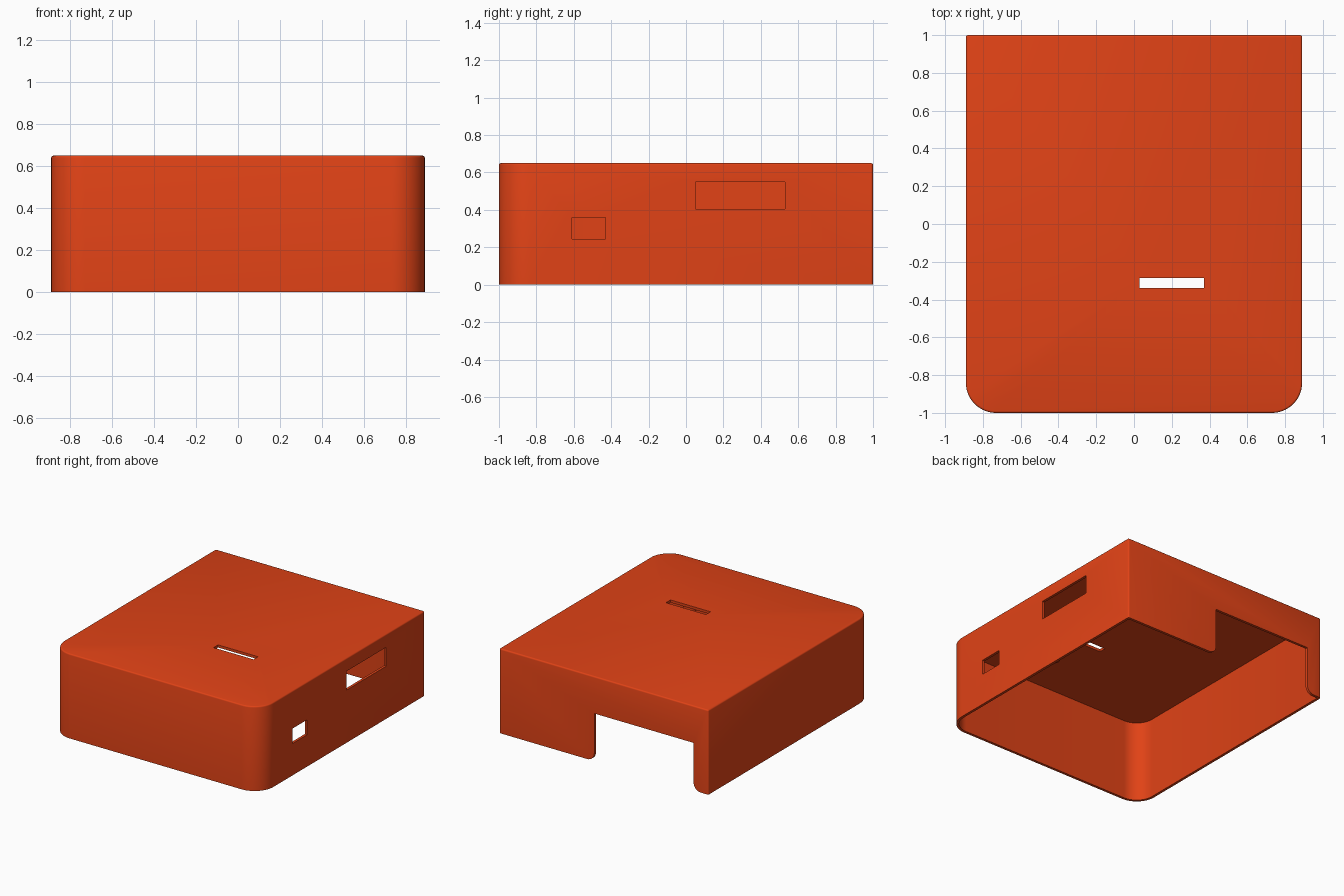
import bpy, bmesh, math

if "Cube" in bpy.data.objects:
    bpy.data.objects.remove(bpy.data.objects["Cube"])

W, D, H = 0.89, 1.0, 0.65      # half width, half depth, height
T, EDGE = 0.02, 0.01           # wall thickness, top edge rounding
FRONT_R, BACK_R = 0.16, 0.012  # plan corner radii


def outline(inset):
    """Plan of the shell: wide front corners, nearly square back corners."""
    pts = []
    corners = ((-1, -1, 180, FRONT_R, 14), (1, -1, 270, FRONT_R, 14),
               (1, 1, 0, BACK_R, 3), (-1, 1, 90, BACK_R, 3))
    for sx, sy, start, radius, n in corners:
        r = max(radius - inset, 0.001)
        cx, cy = sx * (W - inset - r), sy * (D - inset - r)
        for i in range(n + 1):
            a = math.radians(start + 90 * i / n)
            pts.append((cx + r * math.cos(a), cy + r * math.sin(a)))
    return pts


def loft(name, rings):
    """Closed solid through rings of equal point count."""
    bm = bmesh.new()
    loops = [[bm.verts.new(p) for p in ring] for ring in rings]
    n = len(loops[0])
    for a, b in zip(loops, loops[1:]):
        for i in range(n):
            j = (i + 1) % n
            bm.faces.new((a[i], a[j], b[j], b[i]))
    bm.faces.new(loops[0][::-1])
    bm.faces.new(loops[-1])
    bmesh.ops.recalc_face_normals(bm, faces=bm.faces)
    mesh = bpy.data.meshes.new(name)
    bm.to_mesh(mesh)
    bm.free()
    obj = bpy.data.objects.new(name, mesh)
    bpy.context.collection.objects.link(obj)
    return obj


def box(name, x0, x1, y0, y1, z0, z1):
    plan = ((x0, y0), (x1, y0), (x1, y1), (x0, y1))
    return loft(name, [[(x, y, z) for x, y in plan] for z in (z0, z1)])


def cut(target, cutter):
    mod = target.modifiers.new("cut", 'BOOLEAN')
    mod.operation, mod.solver, mod.object = 'DIFFERENCE', 'EXACT', cutter
    bpy.context.view_layer.objects.active = target
    bpy.ops.object.modifier_apply(modifier=mod.name)
    bpy.data.objects.remove(cutter, do_unlink=True)


# Outer body with softly rounded top edge
levels = [(0, 0)]
for i in range(4):
    a = math.radians(30 * i)
    levels.append((H - EDGE + EDGE * math.sin(a), EDGE * (1 - math.cos(a))))
cover = loft("cover_shell", [[(x, y, z) for x, y in outline(s)] for z, s in levels])

# Hollow interior, open at the bottom
cut(cover, loft("cavity", [[(x, y, z) for x, y in outline(T)] for z in (-0.1, H - T)]))

# Slot in the top, two ports in the right wall
cut(cover, box("top_slot", 0.03, 0.37, -0.34, -0.285, H - 0.1, H + 0.1))
cut(cover, box("small_port", 0.8, 1.0, -0.61, -0.43, 0.245, 0.36))
cut(cover, box("large_port", 0.8, 1.0, 0.05, 0.53, 0.405, 0.55))

# Notch in the back wall with rounded lower corners
x0, x1, top, r = -0.765, 0.08, 0.366, 0.06
arc = [math.radians(90 * i / 8) for i in range(9)]
right = [(x1 + r - r * math.cos(a), r - r * math.sin(a)) for a in arc]
left = [(x0 + x1 - x, z) for x, z in reversed(right)]
profile = ([(x0, top), (x1, top)] + right
           + [(x1 + r, -0.1), (x0 - r, -0.1)] + left)
cut(cover, loft("back_notch", [[(x, y, z) for x, z in profile] for y in (0.9, 1.1)]))

# Small post hanging under the top
ring = [(0.32 + 0.05 * math.cos(math.tau * i / 24),
         -0.51 + 0.05 * math.sin(math.tau * i / 24)) for i in range(24)]
post = loft("inner_post", [[(x, y, z) for x, y in ring] for z in (0.53, H - T + 0.005)])

# Colour and shading
orange = bpy.data.materials.new("orange")
orange.diffuse_color = (0.75, 0.055, 0.008, 1)
orange.use_nodes = True
orange.node_tree.nodes["Principled BSDF"].inputs["Base Color"].default_value = orange.diffuse_color
for obj in (cover, post):
    obj.data.materials.clear()
    obj.data.materials.append(orange)
    bpy.ops.object.select_all(action='DESELECT')
    obj.select_set(True)
    bpy.context.view_layer.objects.active = obj
    bpy.ops.object.shade_smooth_by_angle(angle=math.radians(35))
